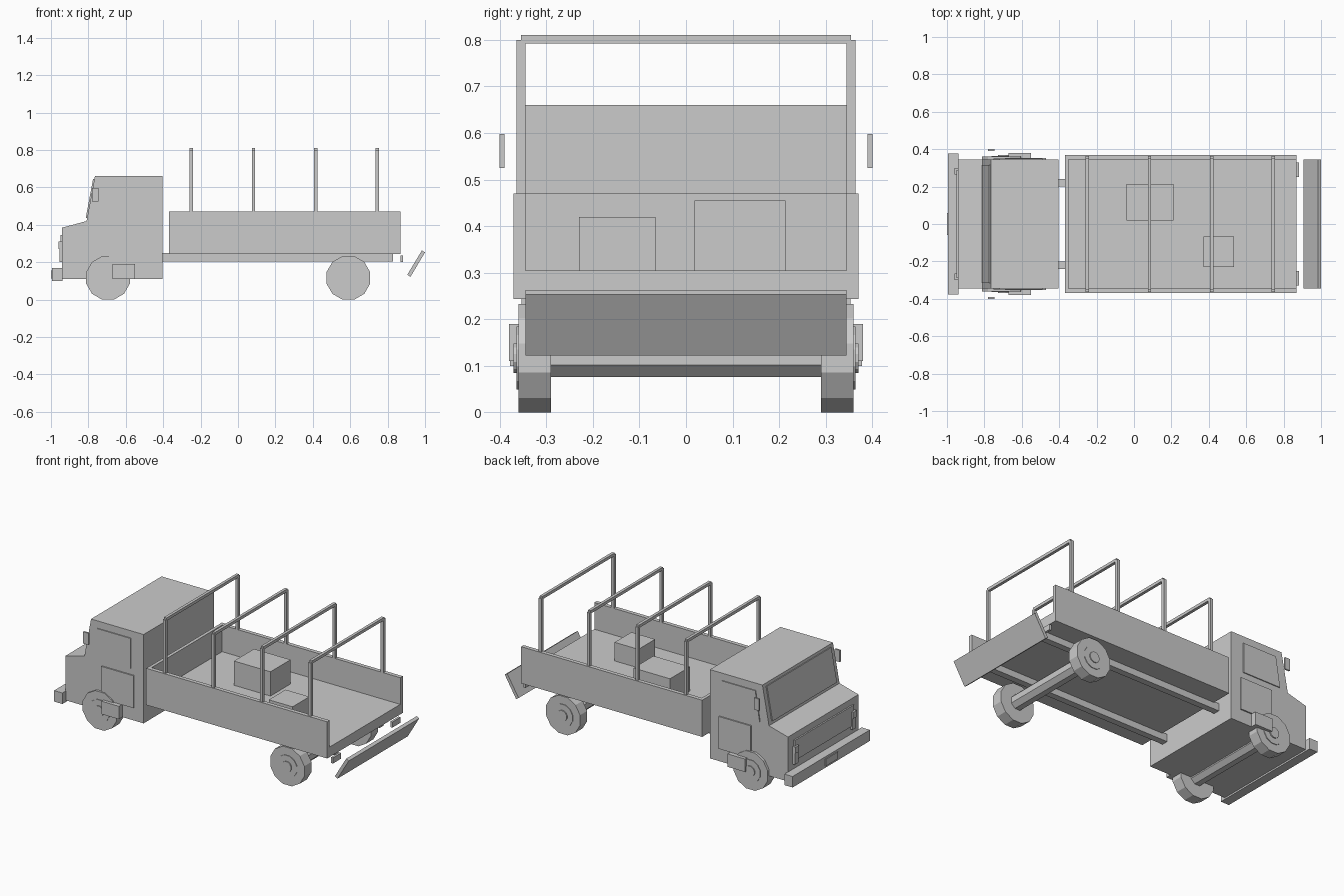
import bpy, math
from mathutils import Matrix

if "Cube" in bpy.data.objects:
    bpy.data.objects.remove(bpy.data.objects["Cube"])

grey = bpy.data.materials.new("plain grey")
grey.diffuse_color = (0.6, 0.6, 0.6, 1)
grey.use_nodes = True
grey.node_tree.nodes["Principled BSDF"].inputs["Base Color"].default_value = grey.diffuse_color


def mesh_object(name, verts, faces):
    mesh = bpy.data.meshes.new(name)
    mesh.from_pydata(verts, [], faces)
    mesh.materials.append(grey)
    obj = bpy.data.objects.new(name, mesh)
    bpy.context.collection.objects.link(obj)
    return obj


def prism(name, profile, y0, y1):
    """Extrude a counter-clockwise x/z profile from y0 to y1."""
    n = len(profile)
    verts = [(x, y, z) for y in (y0, y1) for x, z in profile]
    faces = [tuple(range(n)), tuple(reversed(range(n, 2 * n)))]
    faces += [(i, i + n, (i + 1) % n + n, (i + 1) % n) for i in range(n)]
    return mesh_object(name, verts, faces)


def box(name, x0, x1, y0, y1, z0, z1):
    return prism(name, [(x0, z0), (x1, z0), (x1, z1), (x0, z1)], y0, y1)


def disc(name, x, z, r, y0, y1, sides=12):
    pts = [(x + r * math.cos(math.tau * (i + .5) / sides),
            z + r * math.sin(math.tau * (i + .5) / sides)) for i in range(sides)]
    return prism(name, pts, y0, y1)


def pair(maker, name, *args):
    """Make a part on both sides; the last two args are inner and outer y."""
    *head, a, b = args
    maker("left_" + name, *head, a, b)
    maker("right_" + name, *head, -b, -a)


def rect(x0, x1, z0, z1):
    return [(x0, z0), (x1, z0), (x1, z1), (x0, z1)]


# Cab body
prism("cab", [(-.94, .11), (-.405, .11), (-.405, .66), (-.765, .66),
              (-.81, .42), (-.94, .385)], -.345, .345)

# Windscreen plate lying on the sloped front
def slope(t, out):
    return (-.81 + .045 * t - .983 * out, .42 + .24 * t + .184 * out)

prism("windscreen", [slope(.07, .007), slope(.07, -.002),
                     slope(.93, -.002), slope(.93, .007)], -.315, .315)

# Nose details
box("grille", -.949, -.93, -.29, .29, .22, .345)
pair(prism, "headlight", rect(-.96, -.93, .27, .31), .265, .30)
pair(prism, "indicator", rect(-.955, -.93, .20, .27), .265, .30)
box("bumper", -.995, -.938, -.378, .378, .10, .168)
box("number_plate", -1.0, -.99, -.06, .06, .112, .155)

# Doors, side windows, steps and mirrors
pair(prism, "side_window", [(-.75, .43), (-.49, .43), (-.49, .615), (-.72, .615)], .34, .351)
pair(prism, "door_panel", rect(-.69, -.47, .19, .39), .34, .353)
pair(prism, "step", rect(-.67, -.55, .11, .19), .34, .38)
pair(prism, "mirror", rect(-.78, -.745, .525, .598), .39, .40)

# Chassis rails and tail lamps
pair(prism, "chassis_rail", rect(-.42, .83, .203, .25), .20, .24)
pair(prism, "tail_lamp", rect(.868, .882, .20, .235), .25, .33)

# Cargo bed
box("bed_floor", -.37, .87, -.345, .345, .243, .305)
pair(prism, "bed_side", rect(-.37, .87, .243, .47), .345, .37)
box("bed_front", -.37, -.35, -.345, .345, .305, .47)
prism("tailgate", [(.905, .133), (.922, .122), (1.0, .253), (.983, .263)], -.345, .345)

# Cargo boxes
box("large_crate", -.04, .21, .018, .214, .305, .455)
box("small_crate", .372, .535, -.23, -.066, .305, .42)

# Hoops over the bed
for i, x in enumerate((-.25, .083, .415, .745)):
    pair(prism, f"hoop_post_{i + 1}", rect(x - .009, x + .009, .46, .80), .345, .364)
    box(f"hoop_bar_{i + 1}", x - .009, x + .009, -.354, .354, .792, .81)

# Wheels, hubs and axles
for label, x in (("front", -.695), ("rear", .59)):
    pair(disc, label + "_tyre", x, .1165, .1206, .29, .36)
    pair(disc, label + "_hub", x, .1165, .07, .355, .364)
    pair(disc, label + "_hub_cap", x, .1165, .033, .36, .37)
    disc(label + "_axle", x, .12, .047, -.295, .295, 8)
